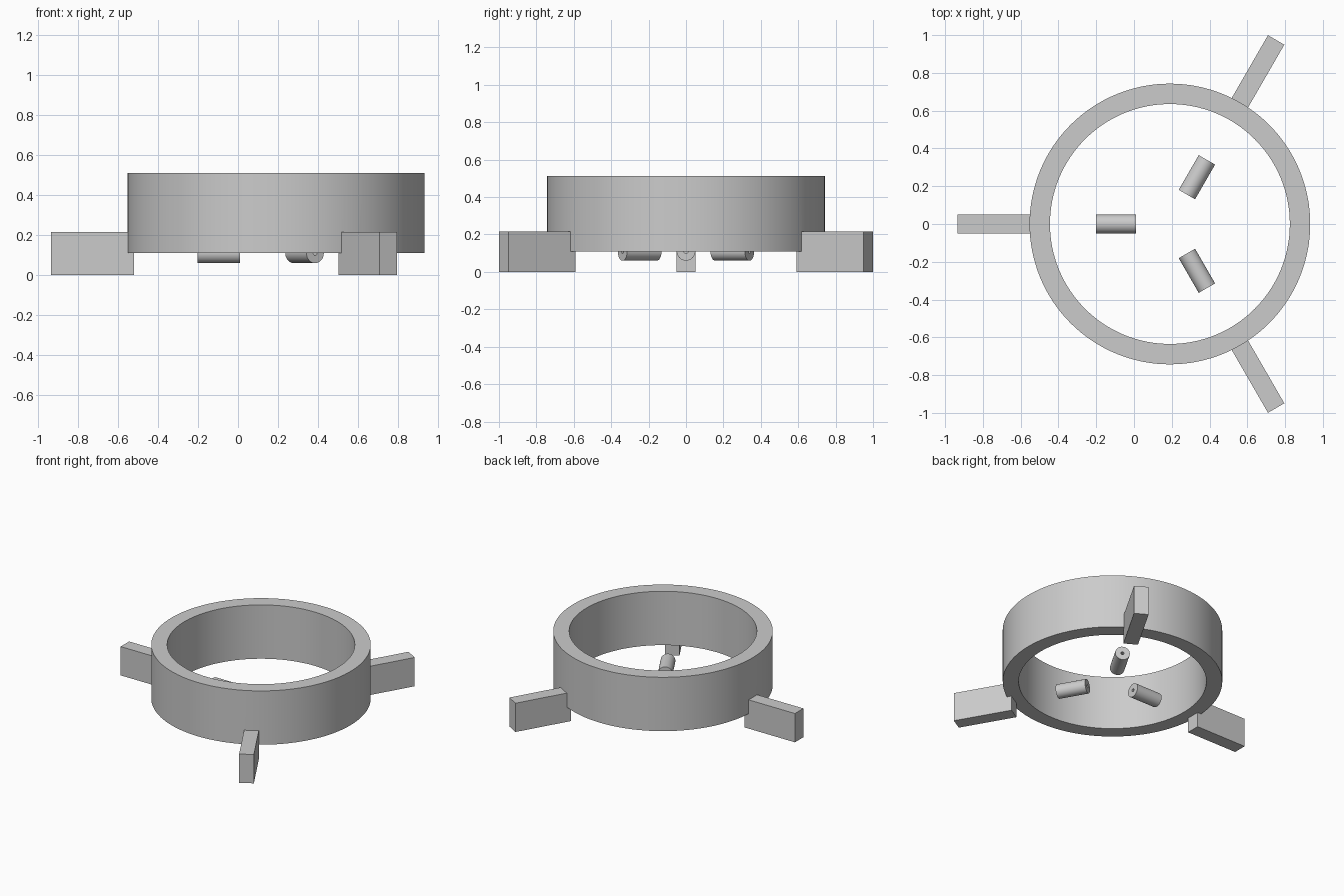
import bpy, bmesh, math
from mathutils import Matrix, Vector

if "Cube" in bpy.data.objects:
    bpy.data.objects.remove(bpy.data.objects["Cube"])

CX = 0.19                                   # ring axis
ANGLES = [math.radians(a) for a in (180, 60, -60)]

grey = bpy.data.materials.new("plain grey")
grey.diffuse_color = (0.6, 0.6, 0.6, 1)
grey.use_nodes = True
grey.node_tree.nodes["Principled BSDF"].inputs["Base Color"].default_value = grey.diffuse_color


def make_object(name, bm):
    bmesh.ops.recalc_face_normals(bm, faces=bm.faces)
    mesh = bpy.data.meshes.new(name)
    bm.to_mesh(mesh)
    bm.free()
    mesh.materials.append(grey)
    obj = bpy.data.objects.new(name, mesh)
    bpy.context.collection.objects.link(obj)
    return obj


def tube(name, r_out, r_in, z0, z1, steps, matrix):
    """Hollow cylinder: four circles of points joined in a closed loop."""
    bm = bmesh.new()
    profile = [(r_out, z0), (r_out, z1), (r_in, z1), (r_in, z0)]
    rings = []
    for i in range(steps):
        a = 2 * math.pi * i / steps
        rings.append([bm.verts.new((r * math.cos(a), r * math.sin(a), z)) for r, z in profile])
    for i in range(steps):
        p, q = rings[i], rings[(i + 1) % steps]
        for j in range(4):
            k = (j + 1) % 4
            bm.faces.new((p[j], q[j], q[k], p[k]))
    bm.transform(matrix)
    return make_object(name, bm)


def smooth(obj):
    bpy.ops.object.select_all(action='DESELECT')
    obj.select_set(True)
    bpy.context.view_layer.objects.active = obj
    bpy.ops.object.shade_smooth_by_angle(angle=math.radians(30))


centre = Matrix.Translation((CX, 0, 0))

# Main ring
ring = tube("ring_with_legs", 0.743, 0.635, 0.11, 0.512, 128, centre)

# Three radial legs, fused into the ring
for n, a in enumerate(ANGLES):
    bm = bmesh.new()
    bmesh.ops.create_cube(bm, size=1)
    bm.transform(centre @ Matrix.Rotation(a, 4, 'Z')
                 @ Matrix.Translation((0.9175, 0, 0.1075))
                 @ Matrix.Diagonal((0.415, 0.1, 0.215, 1)))
    leg = make_object(f"leg_{n + 1}", bm)
    fuse = ring.modifiers.new("fuse leg", 'BOOLEAN')
    fuse.operation = 'UNION'
    fuse.solver = 'EXACT'
    fuse.object = leg
    bpy.context.view_layer.objects.active = ring
    bpy.ops.object.modifier_apply(modifier=fuse.name)
    bpy.data.objects.remove(leg)
smooth(ring)

# Three drilled radial pins around the middle
for n, a in enumerate(ANGLES):
    lay = (centre @ Matrix.Rotation(a, 4, 'Z') @ Matrix.Translation((0, 0, 0.11))
           @ Matrix.Rotation(math.pi / 2, 4, 'Y'))
    smooth(tube(f"pin_{n + 1}", 0.05, 0.011, 0.18, 0.392, 48, lay))
